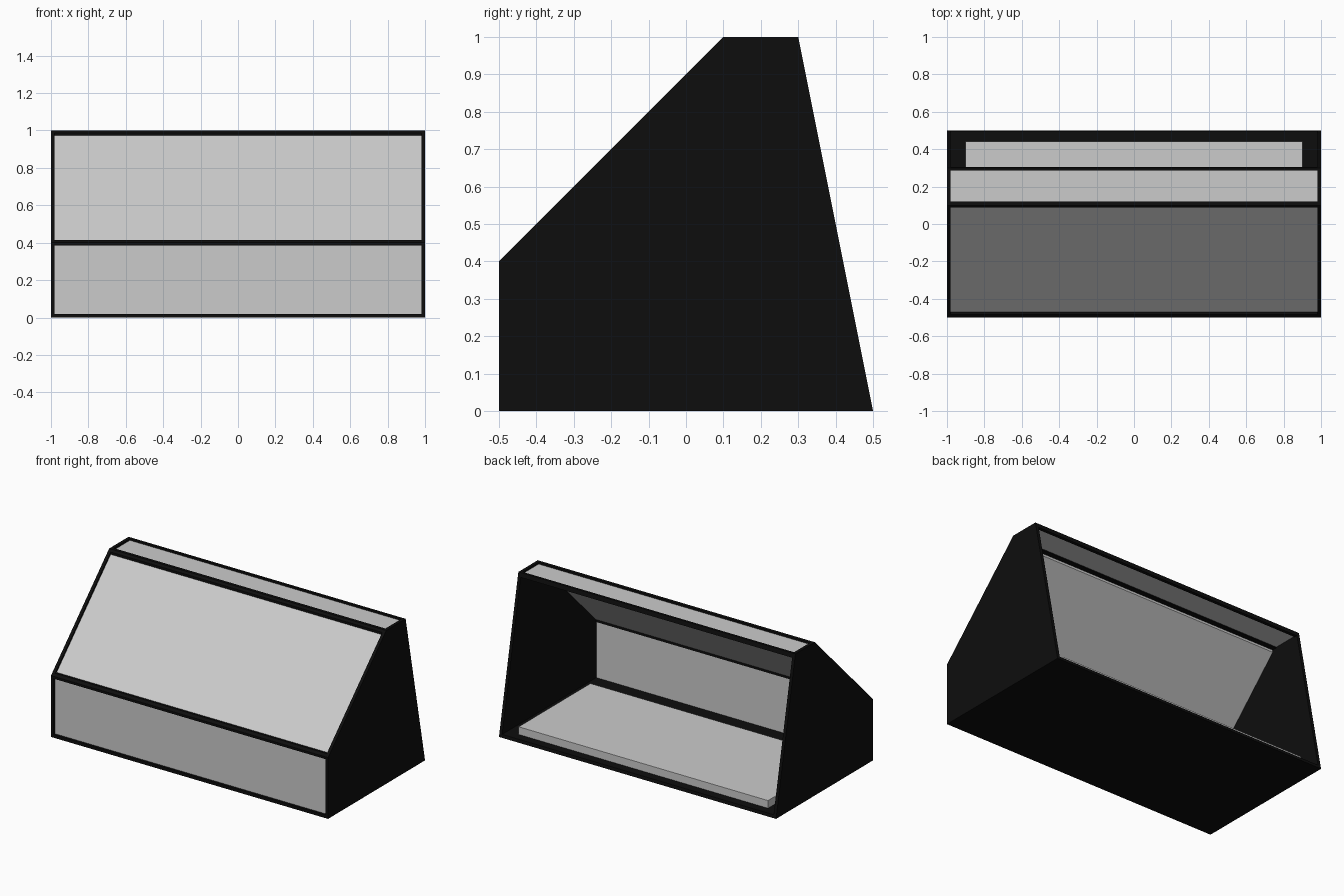
import bpy, bmesh

if "Cube" in bpy.data.objects:
    bpy.data.objects.remove(bpy.data.objects["Cube"])

black = bpy.data.materials.new("black_paint")
black.diffuse_color = (0.004, 0.004, 0.004, 1)
black.use_nodes = True
black.node_tree.nodes["Principled BSDF"].inputs["Base Color"].default_value = black.diffuse_color


def extrude_x(name, profile, x0, x1, mat=None):
    """Prism with a (y, z) profile running from x0 to x1."""
    bm = bmesh.new()
    face = bm.faces.new([bm.verts.new((x0, y, z)) for y, z in profile])
    out = bmesh.ops.extrude_face_region(bm, geom=[face])
    moved = [v for v in out["geom"] if isinstance(v, bmesh.types.BMVert)]
    bmesh.ops.translate(bm, verts=moved, vec=(x1 - x0, 0, 0))
    bmesh.ops.recalc_face_normals(bm, faces=bm.faces)
    mesh = bpy.data.meshes.new(name)
    bm.to_mesh(mesh)
    bm.free()
    obj = bpy.data.objects.new(name, mesh)
    bpy.context.collection.objects.link(obj)
    if mat:
        mesh.materials.append(mat)
    return obj


T = 0.02          # board thickness
IN = 1 - T        # inner half width

# Side boards
side = [(-0.5, 0), (0.5, 0), (0.3, 1), (0.1, 1), (-0.5, 0.4)]
extrude_x("right_side", side, IN, 1, black)
extrude_x("left_side", side, -1, -IN, black)

# Floor board, bevelled at the back to follow the sides
extrude_x("floor", [(-0.5, 0), (0.5, 0), (0.496, T), (-0.5, T)], -IN, IN, black)

# Black rails along the bends of the profile
rails = {
    "front_rail": [(-0.5, 0.385), (-0.47, 0.385), (-0.47, 0.415),
                   (-0.485, 0.415), (-0.5, 0.4)],
    "top_front_rail": [(0.087, 0.972), (0.12, 0.972), (0.12, 1),
                       (0.1, 1), (0.087, 0.987)],
    "top_back_rail": [(0.285, 0.972), (0.3056, 0.972), (0.3, 1), (0.285, 1)],
}
for name, profile in rails.items():
    extrude_x(name, profile, -IN, IN, black)

# Grey panels set slightly back between the rails
panels = {
    "front_panel": [(-0.485, T), (-0.475, T), (-0.475, 0.385), (-0.485, 0.385)],
    "sloped_panel": [(-0.47, 0.415), (-0.47, 0.401), (0.087, 0.958), (0.087, 0.972)],
    "top_panel": [(0.12, 0.978), (0.285, 0.978), (0.285, 0.988), (0.12, 0.988)],
}
for name, profile in panels.items():
    extrude_x(name, profile, -IN, IN)

# Grey slab resting on the floor
extrude_x("inner_slab", [(-0.3, T), (0.44, T), (0.44, 0.07), (-0.3, 0.07)], -0.9, 0.9)
